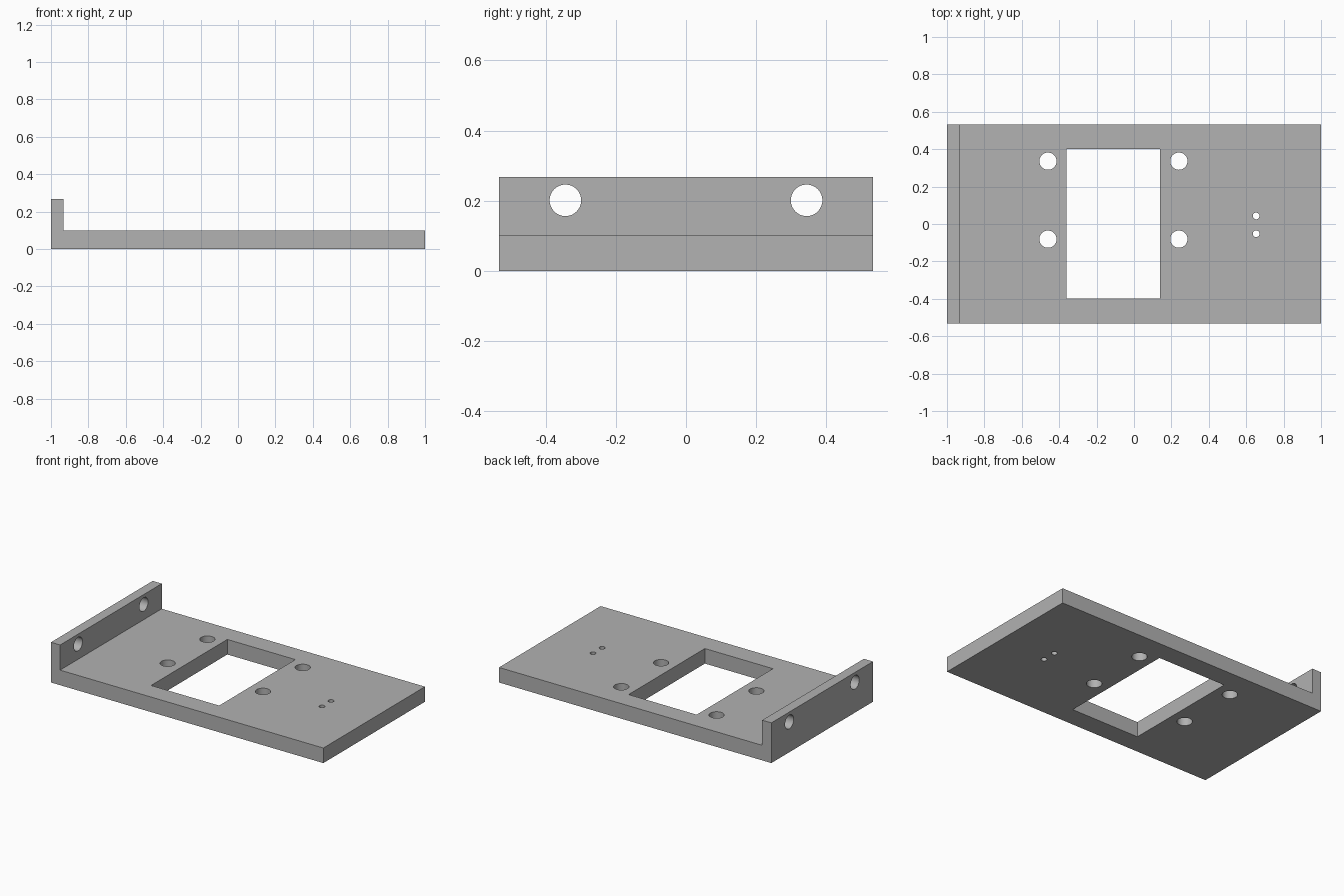
import bpy
import bmesh
from math import radians

if "Cube" in bpy.data.objects:
    bpy.data.objects.remove(bpy.data.objects["Cube"], do_unlink=True)

HALF_DEPTH = 0.533
PLATE_TOP = 0.1
LIP_TOP = 0.267
LIP_INNER = -0.933

grey = bpy.data.materials.new("plain grey")
grey.use_nodes = True
colour = (0.445, 0.445, 0.445, 1)
grey.diffuse_color = colour
grey.node_tree.nodes["Principled BSDF"].inputs["Base Color"].default_value = colour

# L-shaped bracket: side profile extruded along the depth
profile = [(-1, 0), (1, 0), (1, PLATE_TOP), (LIP_INNER, PLATE_TOP),
           (LIP_INNER, LIP_TOP), (-1, LIP_TOP)]
bm = bmesh.new()
face = bm.faces.new([bm.verts.new((x, -HALF_DEPTH, z)) for x, z in profile])
extruded = bmesh.ops.extrude_face_region(bm, geom=[face])["geom"]
bmesh.ops.translate(bm, vec=(0, 2 * HALF_DEPTH, 0),
                    verts=[v for v in extruded if isinstance(v, bmesh.types.BMVert)])
bmesh.ops.recalc_face_normals(bm, faces=bm.faces)
mesh = bpy.data.meshes.new("bracket_plate")
bm.to_mesh(mesh)
bm.free()
mesh.materials.append(grey)
bracket = bpy.data.objects.new("bracket_plate", mesh)
bpy.context.collection.objects.link(bracket)

cutters = []


def keep_cutter(name):
    cutter = bpy.context.object
    cutter.name = name
    cutter.data.materials.append(grey)
    cutter.hide_render = True
    cutters.append(cutter)


def hole(name, location, radius, tilt=0):
    bpy.ops.mesh.primitive_cylinder_add(vertices=48, radius=radius, depth=0.4,
                                        location=location, rotation=(0, tilt, 0))
    keep_cutter(name)


# Rectangular window
bpy.ops.mesh.primitive_cube_add(size=1, location=(-0.11, 0.002, 0.05))
bpy.context.object.scale = (0.5, 0.8, 0.4)
keep_cutter("window_cutter")

# Four mounting holes around the window
for x in (-0.46, 0.24):
    for y in (0.336, -0.081):
        hole("mounting_hole_cutter", (x, y, 0.05), 0.046)

# Two pin holes near the free end
for y in (0.043, -0.052):
    hole("pin_hole_cutter", (0.653, y, 0.05), 0.018)

# Two holes through the upright lip
for side in (-1, 1):
    hole("lip_hole_cutter", (-0.967, side * 0.344, 0.201), 0.045, radians(90))

# Cut every opening, then drop the cutters
for cutter in cutters:
    cut = bracket.modifiers.new(cutter.name, "BOOLEAN")
    cut.operation = "DIFFERENCE"
    cut.solver = "EXACT"
    cut.object = cutter
bpy.ops.object.select_all(action="DESELECT")
bracket.select_set(True)
bpy.context.view_layer.objects.active = bracket
for cut in list(bracket.modifiers):
    bpy.ops.object.modifier_apply(modifier=cut.name)
for cutter in cutters:
    bpy.data.objects.remove(cutter, do_unlink=True)
bpy.ops.object.shade_smooth_by_angle(angle=radians(30))
